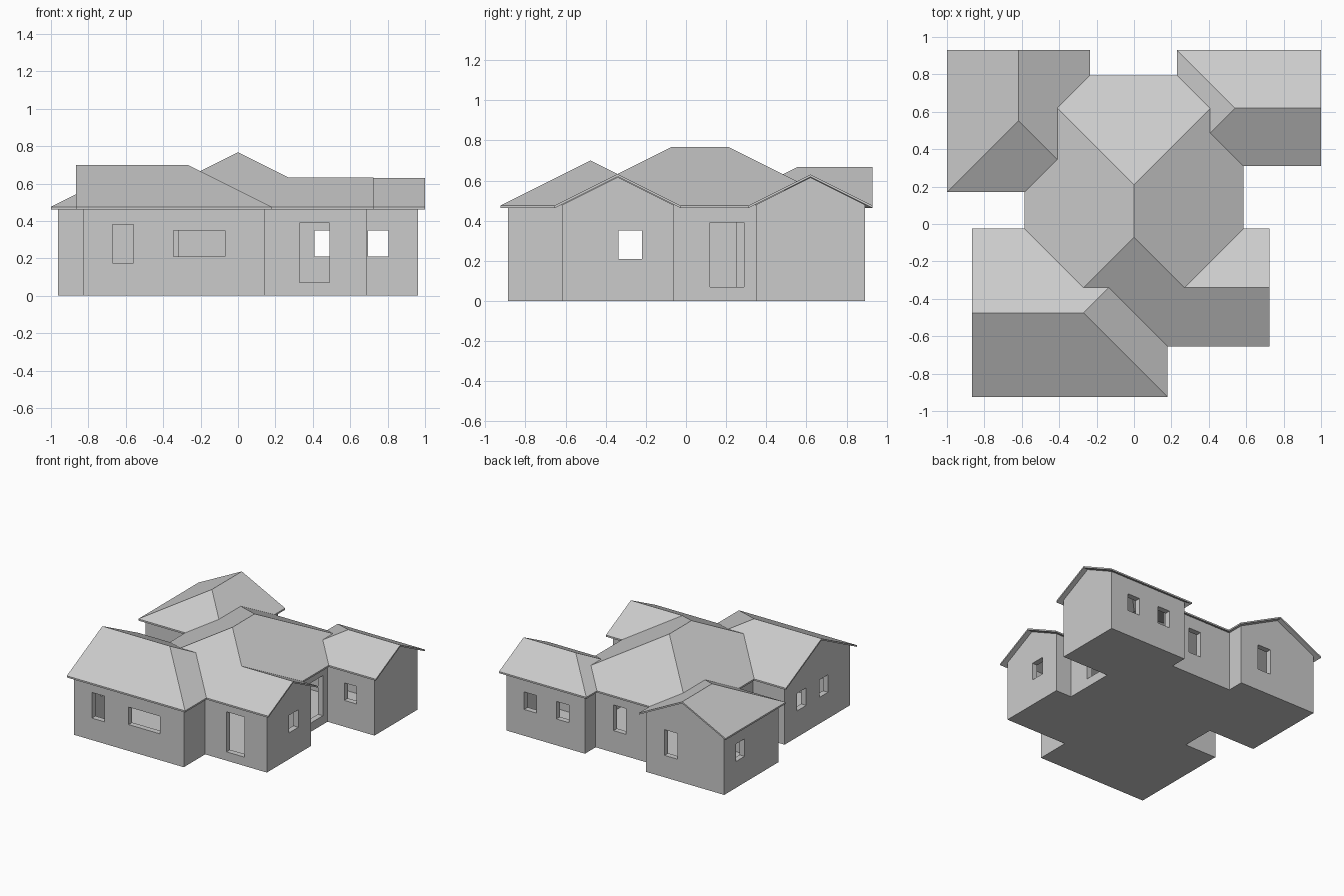
import bpy, bmesh

if "Cube" in bpy.data.objects:
    bpy.data.objects.remove(bpy.data.objects["Cube"])

PITCH, EAVE = 0.5, 0.475
# Roof footprints: x0, x1, y0, y1, ridge axis, hipped at low end, hipped at high end
BLOCKS = [
    (-0.585, 0.585, -0.655, 0.795, 'y', True, True),    # main body
    (-0.865, 0.18, -0.925, -0.025, 'x', False, True),   # front left wing
    (0.0, 0.725, -0.655, -0.025, 'x', False, False),    # front right wing
    (0.23, 1.0, 0.31, 0.93, 'x', True, False),          # back right wing
    (-1.0, -0.235, 0.17, 0.93, 'y', True, False),       # back left wing
]


def to_object(name, bm):
    bmesh.ops.recalc_face_normals(bm, faces=bm.faces[:])
    me = bpy.data.meshes.new(name)
    bm.to_mesh(me)
    bm.free()
    ob = bpy.data.objects.new(name, me)
    bpy.context.collection.objects.link(ob)
    return ob


def boolean(ob, other, op):
    mod = ob.modifiers.new("bool", 'BOOLEAN')
    mod.operation, mod.solver, mod.object = op, 'EXACT', other
    bpy.context.view_layer.objects.active = ob
    bpy.ops.object.modifier_apply(modifier=mod.name)
    bpy.data.objects.remove(other)


def block(name, spec, inset, drop, base):
    """Solid hipped or gabled block, inset from the eaves under the same roof planes."""
    x0, x1, y0, y1, axis, lo, hi = spec
    x0, x1, y0, y1 = x0 + inset, x1 - inset, y0 + inset, y1 - inset
    z = EAVE - drop + inset * PITCH
    a0, a1, b0, b1 = (x0, x1, y0, y1) if axis == 'x' else (y0, y1, x0, x1)
    half, mid = (b1 - b0) / 2, (b0 + b1) / 2
    pts = [(a, b, h) for a in (a0, a1) for b in (b0, b1) for h in (base, z)]
    pts += [(a0 + half * lo, mid, z + half * PITCH), (a1 - half * hi, mid, z + half * PITCH)]
    bm = bmesh.new()
    for a, b, h in pts:
        bm.verts.new((a, b, h) if axis == 'x' else (b, a, h))
    bmesh.ops.convex_hull(bm, input=bm.verts[:])
    bmesh.ops.dissolve_limit(bm, angle_limit=0.01, verts=bm.verts[:], edges=bm.edges[:])
    return to_object(name, bm)


def house_solid(name, inset, drop, base):
    ob = block(name, BLOCKS[0], inset, drop, base)
    for spec in BLOCKS[1:]:
        boolean(ob, block("wing", spec, inset, drop, base), 'UNION')
    return ob


# Roof: keep only the sloping faces of the union and give them thickness
roof = house_solid("roof", 0, 0, 0.3)
bm = bmesh.new()
bm.from_mesh(roof.data)
bm.normal_update()
bmesh.ops.delete(bm, geom=[f for f in bm.faces if f.normal.z < 0.5], context='FACES')
bmesh.ops.remove_doubles(bm, verts=bm.verts[:], dist=0.0005)
low = bmesh.ops.extrude_face_region(bm, geom=bm.faces[:], use_keep_orig=True)["geom"]
bmesh.ops.translate(bm, vec=(0, 0, -0.013),
                    verts=[v for v in low if isinstance(v, bmesh.types.BMVert)])
bmesh.ops.recalc_face_normals(bm, faces=bm.faces[:])
bm.to_mesh(roof.data)
bm.free()

# Walls: hollow shell under the roof
walls = house_solid("walls", 0.038, 0.015, 0)
boolean(walls, house_solid("rooms", 0.083, 0.04, 0.01), 'DIFFERENCE')

# Openings: facing axis, wall position, span along the wall, kind
KIND = {'small': (0.21, 0.35), 'tall': (0.175, 0.38), 'door': (0.07, 0.39)}
OPENINGS = [
    ('y', -0.887, -0.67, -0.56, 'tall'), ('y', -0.887, -0.345, -0.07, 'small'),
    ('y', -0.617, 0.33, 0.49, 'door'), ('y', 0.348, 0.695, 0.805, 'small'),
    ('y', 0.892, 0.695, 0.805, 'small'), ('y', 0.892, 0.41, 0.52, 'small'),
    ('y', 0.757, 0.0, 0.11, 'tall'), ('y', 0.892, -0.55, -0.435, 'tall'),
    ('x', -0.962, 0.635, 0.745, 'small'), ('x', -0.827, -0.335, -0.22, 'small'),
    ('x', -0.827, -0.61, -0.50, 'small'), ('x', 0.687, -0.335, -0.22, 'small'),
    ('x', 0.547, 0.12, 0.29, 'door'),
]
bm = bmesh.new()
for axis, pos, s0, s1, kind in OPENINGS:
    z0, z1 = KIND[kind]
    mid, wide = (s0 + s1) / 2, s1 - s0
    c, s = ((mid, pos), (wide, 0.14)) if axis == 'y' else ((pos, mid), (0.14, wide))
    vs = bmesh.ops.create_cube(bm, size=1)["verts"]
    bmesh.ops.scale(bm, vec=(*s, z1 - z0), verts=vs)
    bmesh.ops.translate(bm, vec=(*c, (z0 + z1) / 2), verts=vs)
boolean(walls, to_object("openings", bm), 'DIFFERENCE')
